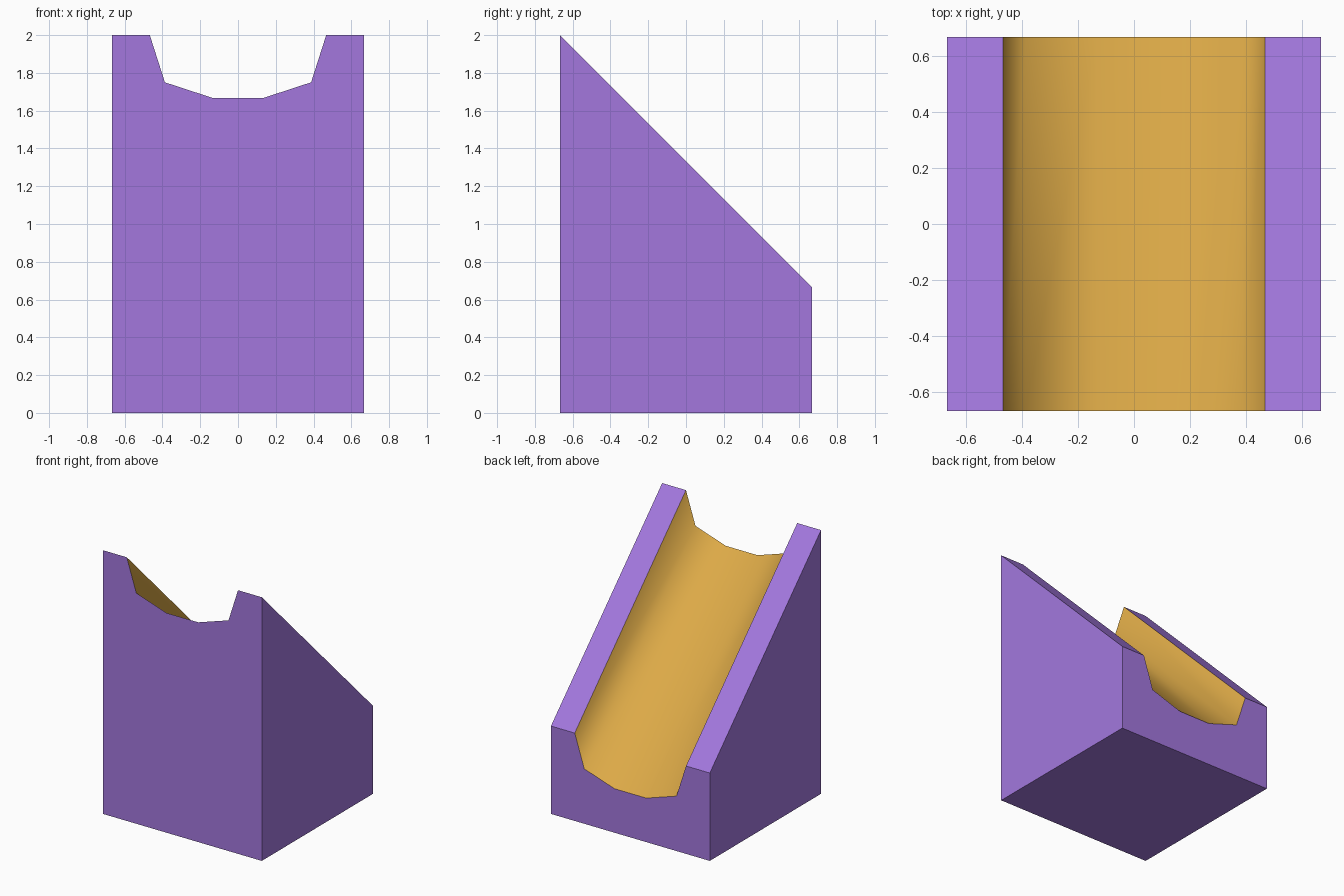
import bpy
import bmesh

cube = bpy.data.objects.get("Cube")
if cube:
    bpy.data.objects.remove(cube, do_unlink=True)


def make_material(name, color):
    mat = bpy.data.materials.new(name)
    mat.use_nodes = True
    mat.diffuse_color = color
    mat.node_tree.nodes["Principled BSDF"].inputs["Base Color"].default_value = color
    return mat


HALF = 2 / 3      # half width and half depth
DROP = 4 / 3      # fall from front to back

# Half of the front outline, from the base corner to the channel floor
half_profile = [(HALF, 0), (HALF, 2), (0.467, 2), (0.387, 1.75), (0.133, 1.667)]
profile = half_profile + [(-x, z) for x, z in reversed(half_profile)]

# Block: the outline swept back and down at 45 degrees, with a level base
bm = bmesh.new()
front = [bm.verts.new((x, -HALF, z)) for x, z in profile]
back = [bm.verts.new((x, HALF, z - DROP if z else 0)) for x, z in profile]
bm.faces.new(front)
bm.faces.new(back[::-1])
count = len(profile)
for i in range(count):
    j = (i + 1) % count
    face = bm.faces.new((front[j], front[i], back[i], back[j]))
    # Smooth channel between the two rails
    if 2 <= i < count - 3:
        face.material_index = 1
        face.smooth = True
bmesh.ops.recalc_face_normals(bm, faces=bm.faces)

# Crisp edges everywhere except inside the channel
for edge in bm.edges:
    edge.smooth = all(f.smooth for f in edge.link_faces)

mesh = bpy.data.meshes.new("sloped_channel_block")
bm.to_mesh(mesh)
bm.free()
mesh.materials.append(make_material("purple", (0.367, 0.187, 0.73, 1)))
mesh.materials.append(make_material("gold", (0.73, 0.406, 0.064, 1)))
block = bpy.data.objects.new("sloped_channel_block", mesh)
bpy.context.collection.objects.link(block)
